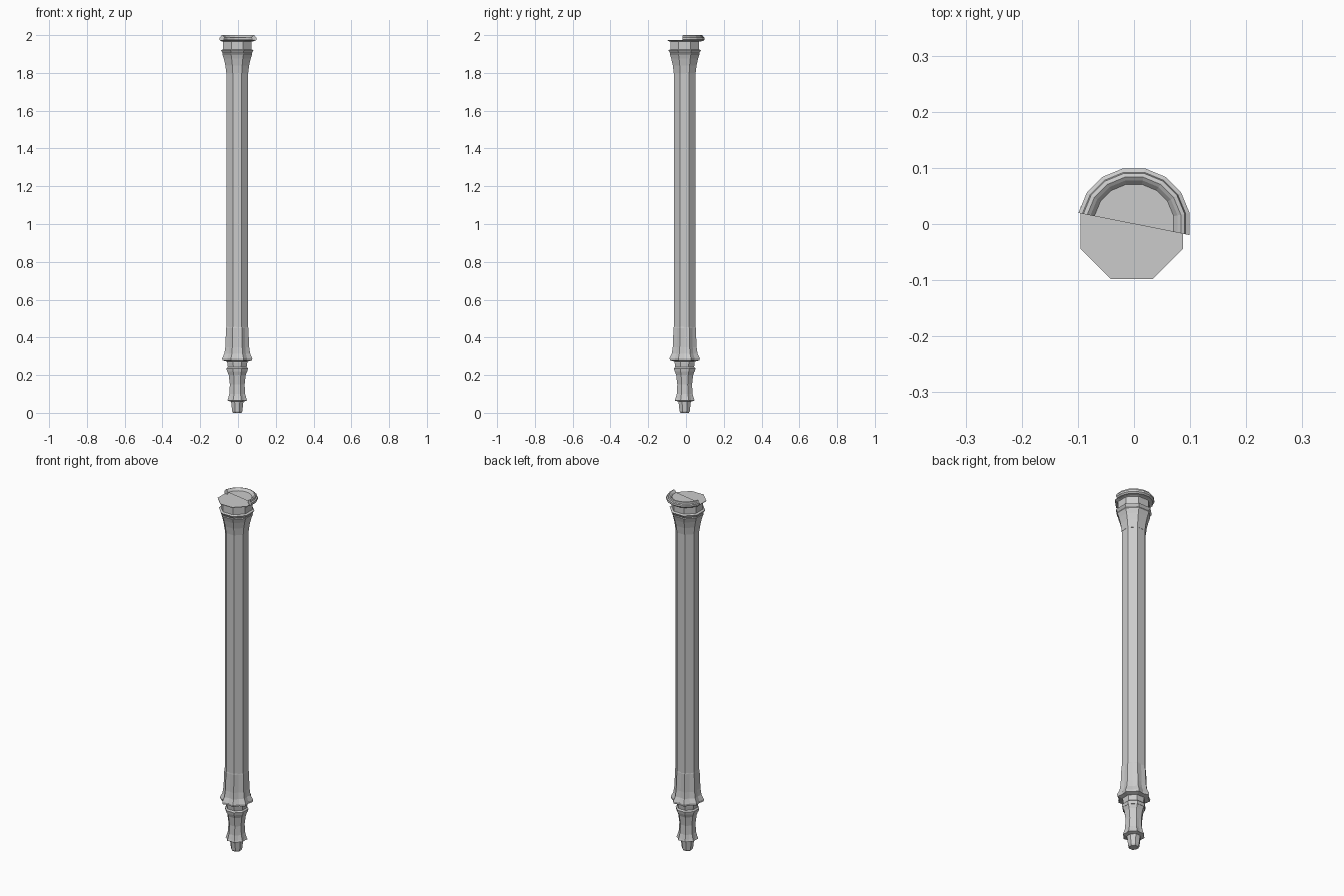
import bpy, bmesh
from math import cos, sin, pi

if "Cube" in bpy.data.objects:
    bpy.data.objects.remove(bpy.data.objects["Cube"])

CX, CY = -0.004, -0.007   # shaft axis sits slightly off the origin


def finish(name, bm):
    bmesh.ops.recalc_face_normals(bm, faces=bm.faces)
    me = bpy.data.meshes.new(name)
    bm.to_mesh(me)
    bm.free()
    ob = bpy.data.objects.new(name, me)
    bpy.context.collection.objects.link(ob)
    return ob


def octagon_loft(name, profile):
    """Stack octagons from (z, flat half-width, groove); groove < 1 sinks the flats' middles."""
    bm = bmesh.new()
    rings = []
    for z, a, groove in profile:
        ring = []
        for i in range(16):
            t = i * pi / 8
            r = a * groove if i % 2 == 0 else a / cos(pi / 8)
            ring.append(bm.verts.new((CX + r * cos(t), CY + r * sin(t), z)))
        rings.append(ring)
    for lo, hi in zip(rings, rings[1:]):
        for i in range(16):
            j = (i + 1) % 16
            bm.faces.new((lo[i], lo[j], hi[j], hi[i]))
    bm.faces.new(rings[0])
    bm.faces.new(rings[-1])
    return finish(name, bm)


# Long plain shaft
octagon_loft("shaft", [(0.40, 0.057, 1), (1.81, 0.057, 1)])

# Flared capital, neck and top plate
octagon_loft("capital", [
    (1.80, 0.058, 1), (1.84, 0.063, 1), (1.875, 0.071, 1), (1.90, 0.079, 1),
    (1.905, 0.077, 1), (1.92, 0.086, 1), (1.925, 0.076, 1), (1.965, 0.076, 1)])
octagon_loft("top_plate", [(1.965, 0.076, 1), (1.971, 0.091, 1), (1.974, 0.091, 1)])

# Fluted flare at the foot of the shaft, ridged along its corners
octagon_loft("lower_flare", [
    (0.272, 0.054, 1), (0.278, 0.078, 0.92), (0.29, 0.08, 0.92),
    (0.315, 0.068, 0.94), (0.35, 0.063, 0.95), (0.45, 0.059, 0.97), (0.46, 0.056, 1)])

# Stepped collar, waisted stem and end plug
octagon_loft("collar", [
    (0.22, 0.054, 1), (0.236, 0.057, 1), (0.243, 0.050, 1), (0.265, 0.053, 1), (0.275, 0.053, 1)])
octagon_loft("stem", [
    (0.06, 0.034, 1), (0.065, 0.053, 0.94), (0.075, 0.049, 0.95), (0.10, 0.042, 0.97),
    (0.15, 0.039, 1), (0.20, 0.045, 1), (0.222, 0.053, 1)])
octagon_loft("end_plug", [
    (0.0, 0.022, 1), (0.008, 0.027, 1), (0.045, 0.031, 1), (0.062, 0.033, 1)])

# Half of a sixteen-sided moulded rim on the rear of the top
bm = bmesh.new()
profile = [(0.080, 1.967), (0.094, 1.969), (0.101, 1.976), (0.101, 1.987), (0.094, 1.990),
           (0.092, 1.998), (0.085, 2.0), (0.079, 1.996), (0.072, 1.988)]
cols = []
for k in range(9):
    t = (k - 0.5) * pi / 8
    cols.append([bm.verts.new((r * cos(t), r * sin(t), z)) for r, z in profile])
for a, b in zip(cols, cols[1:]):
    for i in range(len(profile) - 1):
        bm.faces.new((a[i], b[i], b[i + 1], a[i + 1]))
bm.faces.new([c[-1] for c in cols])     # recessed half disc
for c in (cols[0], cols[-1]):           # cut ends
    bm.faces.new(c)
finish("half_rim", bm)
